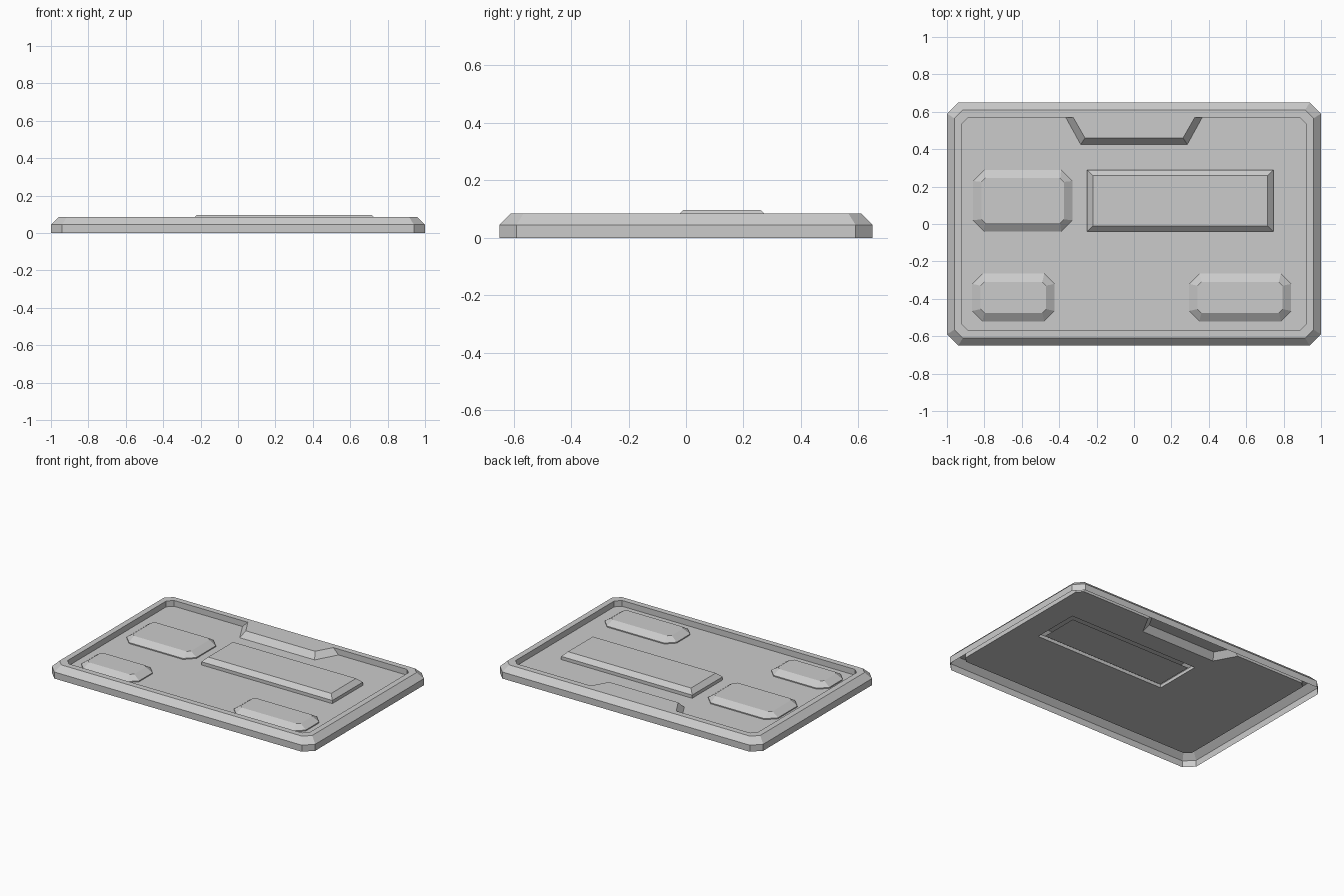
import bpy, bmesh

if "Cube" in bpy.data.objects:
    bpy.data.objects.remove(bpy.data.objects["Cube"])

FLOOR, RIM = 0.045, 0.085


def octagon(x0, x1, y0, y1, c):
    """Rectangle with cut corners, counter-clockwise from the right of the back edge."""
    return [(x1 - c, y1), (x0 + c, y1), (x0, y1 - c), (x0, y0 + c),
            (x0 + c, y0), (x1 - c, y0), (x1, y0 + c), (x1, y1 - c)]


def rect(x0, x1, y0, y1):
    return [(x1, y1), (x0, y1), (x0, y0), (x1, y0)]


def ring(bm, pts, z):
    return [bm.verts.new((x, y, z)) for x, y in pts]


def bridge(bm, a, b):
    n = len(a)
    for i in range(n):
        j = (i + 1) % n
        bm.faces.new((a[i], a[j], b[j], b[i]))


def fill_between(bm, *loops):
    """Fill a flat area bounded by an outer loop and a hole."""
    edges = []
    for l in loops:
        for i in range(len(l)):
            pair = (l[i], l[(i + 1) % len(l)])
            edges.append(bm.edges.get(pair) or bm.edges.new(pair))
    bmesh.ops.triangle_fill(bm, edges=edges, use_beauty=True,
                            use_dissolve=False, normal=(0, 0, 1))


def finish(bm, name):
    bmesh.ops.recalc_face_normals(bm, faces=bm.faces[:])
    if sum(f.normal.z * f.calc_area() for f in bm.faces) < 0:
        bmesh.ops.reverse_faces(bm, faces=bm.faces[:])
    mesh = bpy.data.meshes.new(name)
    bm.to_mesh(mesh)
    bm.free()
    obj = bpy.data.objects.new(name, mesh)
    bpy.context.collection.objects.link(obj)
    return obj


def stepped_block(name, levels):
    """Raised block made from stacked outlines, closed on top."""
    bm = bmesh.new()
    loops = [ring(bm, pts, z) for pts, z in levels]
    for a, b in zip(loops, loops[1:]):
        bridge(bm, a, b)
    bm.faces.new(loops[-1])
    return finish(bm, name)


def notched(hx_back, hx_front, y_front):
    """Inner tray outline with the tab cut into its back edge."""
    o = octagon(-0.92, 0.92, -0.57, 0.57, 0.035)
    tab = [(hx_back, 0.57), (hx_front, y_front),
           (-hx_front, y_front), (-hx_back, 0.57)]
    return o[:1] + tab + o[1:]


PLATE = (-0.25, 0.745, -0.04, 0.29)


def grow(box, d):
    return (box[0] + d, box[1] - d, box[2] + d, box[3] - d)


# Tray: outer wall, bevel, flat rim with tab, inner wall and floor; open below
bm = bmesh.new()
base = ring(bm, octagon(-1, 1, -0.65, 0.65, 0.06), 0)
shoulder = ring(bm, octagon(-1, 1, -0.65, 0.65, 0.06), FLOOR)
rim = ring(bm, octagon(-0.96, 0.96, -0.61, 0.61, 0.045), RIM)
inner_top = ring(bm, notched(0.325, 0.262, 0.46), RIM)
inner_low = ring(bm, notched(0.365, 0.285, 0.425), FLOOR)
opening = ring(bm, rect(*PLATE), FLOOR)
bridge(bm, base, shoulder)
bridge(bm, shoulder, rim)
bridge(bm, inner_top, inner_low)
fill_between(bm, rim, inner_top)
fill_between(bm, inner_low, opening)
finish(bm, "tray")

# Raised rectangular plate and the floor panel under it
stepped_block("raised_plate", [(rect(*PLATE), FLOOR), (rect(*PLATE), 0.067),
                               (rect(*grow(PLATE, 0.03)), 0.096)])
stepped_block("plate_underside", [(rect(*grow(PLATE, 0.03)), FLOOR)])

# Cut-corner pads
pads = {
    "large_pad": ((-0.86, -0.33, -0.04, 0.29), 0.06),
    "left_pad": ((-0.865, -0.425, -0.52, -0.265), 0.055),
    "right_pad": ((0.295, 0.84, -0.52, -0.265), 0.055),
}
for name, (box, cut) in pads.items():
    stepped_block(name, [(octagon(*box, cut), FLOOR),
                         (octagon(*box, cut), 0.052),
                         (octagon(*grow(box, 0.045), 0.02), 0.082)])
